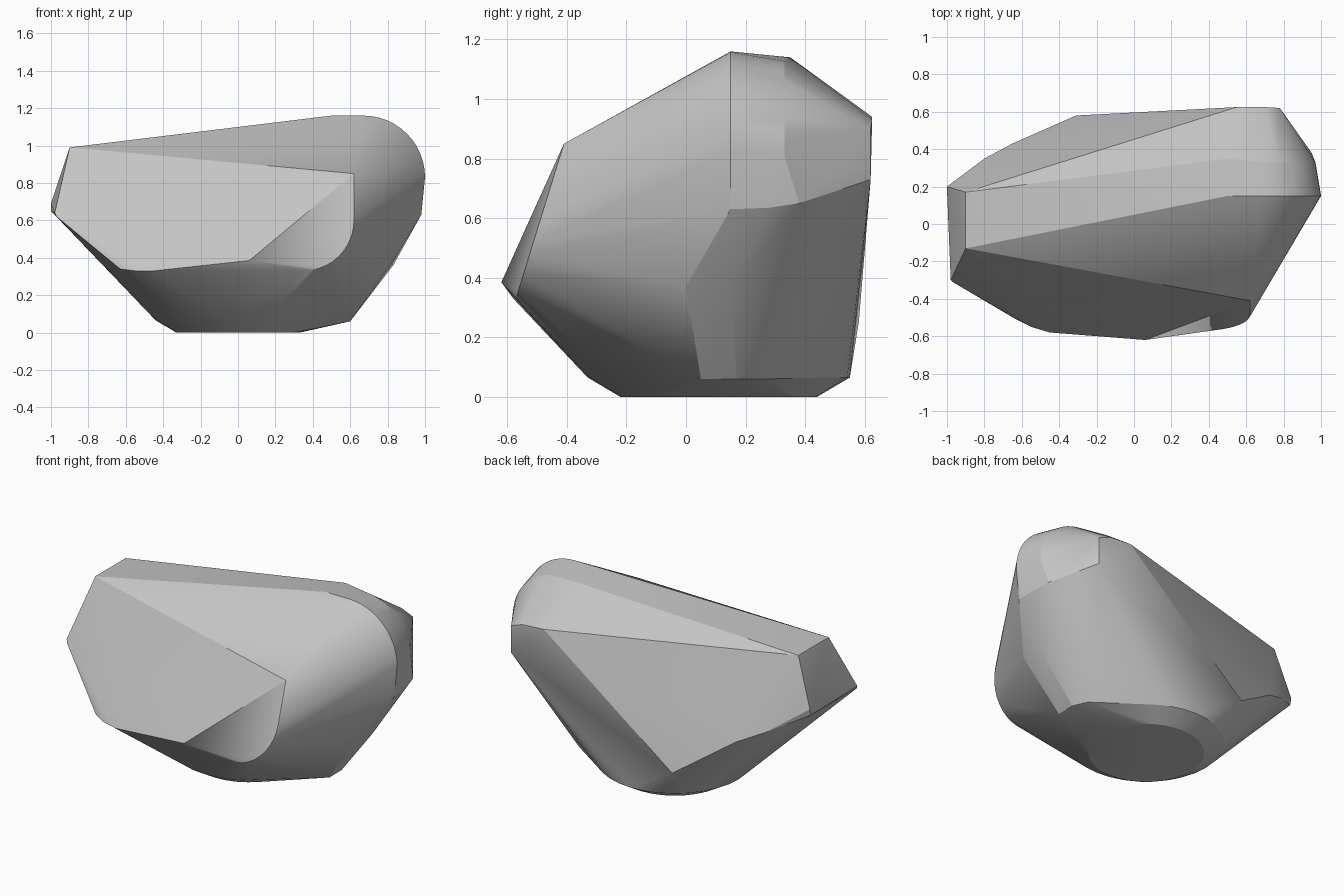
import bpy
import bmesh
from math import sin, cos, radians

default_cube = bpy.data.objects.get("Cube")
if default_cube:
    bpy.data.objects.remove(default_cube, do_unlink=True)


def arc(center_a, center_b, radius, start, end, steps):
    """Points of a flat circular arc, in any two axes."""
    result = []
    for i in range(steps + 1):
        angle = radians(start + (end - start) * i / steps)
        result.append((center_a + radius * cos(angle),
                       center_b + radius * sin(angle)))
    return result


def make_material(name, color):
    material = bpy.data.materials.new(name)
    material.use_nodes = True
    material.diffuse_color = color
    material.node_tree.nodes["Principled BSDF"].inputs["Base Color"].default_value = color
    return material


def make_hull(name, points, material):
    """Wrap a cloud of corner points in a closed faceted skin."""
    bm = bmesh.new()
    for point in points:
        bm.verts.new(point)
    bmesh.ops.convex_hull(bm, input=bm.verts[:])
    loose = [v for v in bm.verts if not v.link_faces]
    bmesh.ops.delete(bm, geom=loose, context='VERTS')
    bmesh.ops.dissolve_limit(bm, angle_limit=radians(1),
                             verts=bm.verts[:], edges=bm.edges[:])
    bmesh.ops.recalc_face_normals(bm, faces=bm.faces[:])
    mesh = bpy.data.meshes.new(name)
    bm.to_mesh(mesh)
    bm.free()
    mesh.materials.append(material)
    obj = bpy.data.objects.new(name, mesh)
    bpy.context.collection.objects.link(obj)
    return obj


corners = []

# Round foot with a bevelled rim, and its side toe
corners += [(x, y, 0) for x, y in arc(0, .11, .33, 0, 360, 32)[:-1]]
corners += [(x, y, .065) for x, y in arc(0, .11, .44, 0, 360, 32)[:-1]]
corners += [(.6, .05, .06), (.6, .17, .06), (.56, .26, .06)]

# Rounded shoulder: a middle arc and a rear arc
corners += [(x, .15, z) for x, z in arc(.67, .83, .33, 0, 90, 12)]
corners += [(x, .33, z) for x, z in arc(.65, .81, .32, 0, 90, 12)]
corners += [(.5, .15, 1.16), (.5, .35, 1.14)]

# Lower edge of the shoulder and the flank below it
corners += [(.98, .15, .63), (.97, .28, .635), (.95, .38, .65)]
corners += [(.83, .15, .36), (.82, 0, .37)]

# Sloping front face with one rounded corner
corners += [(x, -.41 - (.85 - z) * .31, z)
            for x, z in arc(.35, .6, .27, -90, 0, 10)]
corners += [(.62, -.41, .85), (.06, -.62, .385)]
corners += [(-.45, -.58, .33), (-.55, -.55, .33), (-.63, -.51, .34)]

# Narrow end: top edge and blunt nose
corners += [(-.9, -.13, .99), (-.9, .17, .99)]
corners += [(-.98, -.3, .64), (-.97, -.31, .62), (-1, .2, .69), (-1, .19, .65)]

# Back: upright edge, ridge end, lower point and curved side
corners += [(.78, .62, .73), (.78, .62, .9), (.7, .625, .93), (.55, .625, .94)]
corners += [(-.31, .58, .25), (-.65, .43, .48), (-.8, .35, .55), (-.95, .23, .64)]

stone = make_material("stone grey", (.55, .55, .55, 1))
rock = make_hull("rock", corners, stone)

# Soft arcs, crisp facet edges
bpy.ops.object.select_all(action='DESELECT')
rock.select_set(True)
bpy.context.view_layer.objects.active = rock
bpy.ops.object.shade_smooth_by_angle(angle=radians(18))
